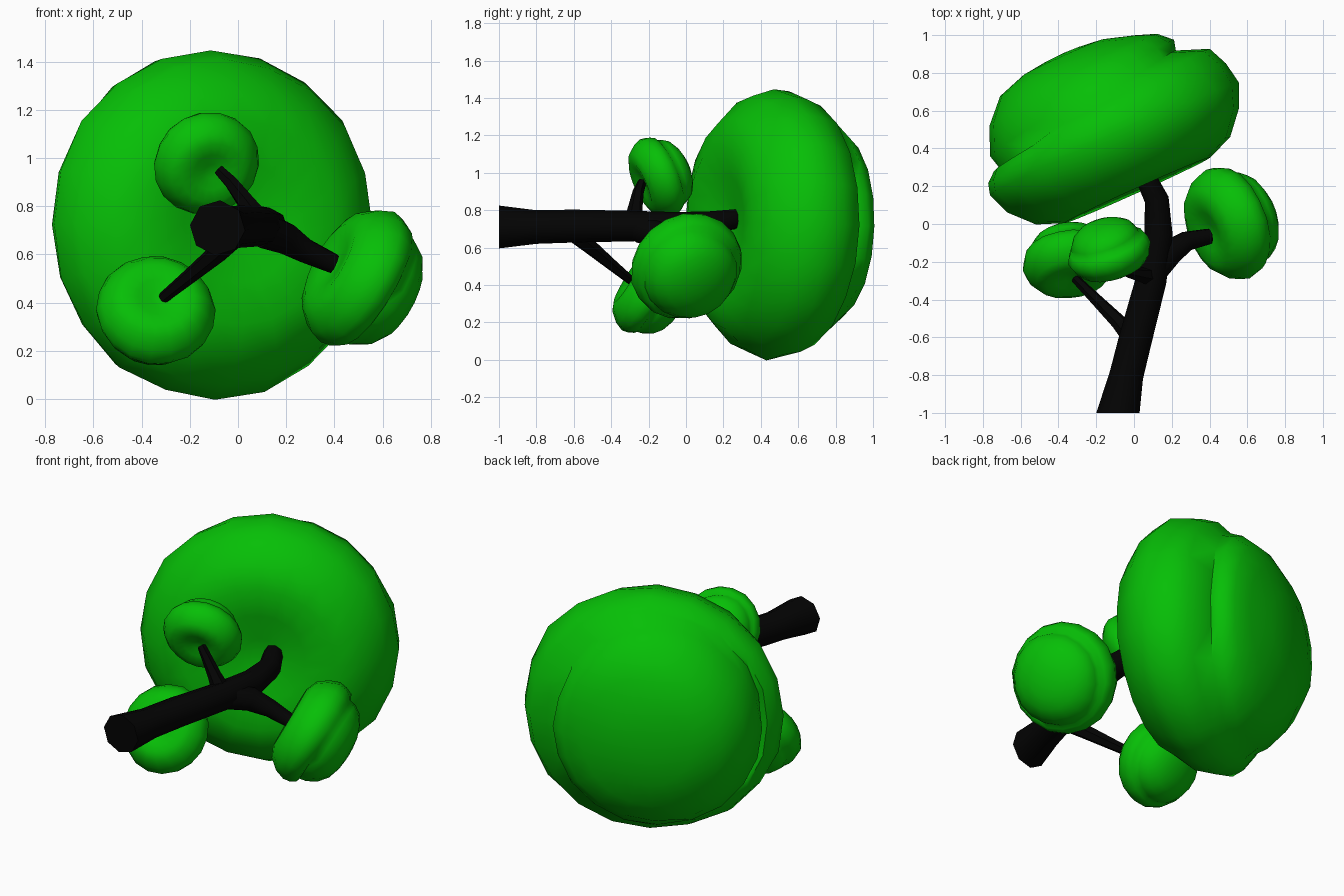
import bpy, bmesh, math, random
from mathutils import Vector

if "Cube" in bpy.data.objects:
    bpy.data.objects.remove(bpy.data.objects["Cube"])

random.seed(4)


def material(name, color):
    m = bpy.data.materials.new(name)
    m.diffuse_color = color
    m.use_nodes = True
    m.node_tree.nodes["Principled BSDF"].inputs["Base Color"].default_value = m.diffuse_color
    return m


LEAF = material("leaf_green", (0.002, 0.52, 0.002, 1))
BARK = material("dark_bark", (0.001, 0.001, 0.001, 1))


def finish(name, bm, mat, angle):
    bmesh.ops.recalc_face_normals(bm, faces=bm.faces)
    mesh = bpy.data.meshes.new(name)
    bm.to_mesh(mesh)
    bm.free()
    mesh.materials.append(mat)
    ob = bpy.data.objects.new(name, mesh)
    bpy.context.collection.objects.link(ob)
    bpy.ops.object.select_all(action='DESELECT')
    ob.select_set(True)
    bpy.context.view_layer.objects.active = ob
    bpy.ops.object.shade_smooth_by_angle(angle=math.radians(angle))
    return ob


def bridge(bm, rings):
    n = len(rings[0])
    for a, b in zip(rings, rings[1:]):
        for i in range(n):
            j = (i + 1) % n
            bm.faces.new((a[i], a[j], b[j], b[i]))


def limb(name, path, sides=8):
    """Tapered tube through (x, y, z, radius) points."""
    bm = bmesh.new()
    pts = [Vector(p[:3]) for p in path]
    rings = []
    for k, p in enumerate(pts):
        t = (pts[min(k + 1, len(pts) - 1)] - pts[max(k - 1, 0)]).normalized()
        if name == "trunk" and k == 0:
            t = Vector((0, 1, 0))
        u = t.cross(Vector((0.1, 0.2, 1))).normalized()
        v = u.cross(t)
        rings.append([bm.verts.new(p + path[k][3] * (
            u * math.cos(2 * math.pi * i / sides) + v * math.sin(2 * math.pi * i / sides)))
            for i in range(sides)])
    bridge(bm, rings)
    bm.faces.new(rings[0])
    bm.faces.new(rings[-1])
    return finish(name, bm, BARK, 50)


# cap profile (radius, height along axis, tilt): dimpled underside, round rim,
# then a crease and an off-centre dome
CAP = [(0.10, -0.235, 0), (0.25, -0.265, 0), (0.42, -0.295, 0), (0.56, -0.24, 0), (0.67, -0.12, 0),
       (0.72, 0.0, 0), (0.70, 0.09, 0.03), (0.645, 0.165, 0.06), (0.545, 0.19, 0.10),
       (0.56, 0.265, 0.08), (0.50, 0.37, 0.04), (0.39, 0.45, 0), (0.23, 0.50, 0), (0.10, 0.515, 0)]
DOME = 8
FILL = {7: 0.02, 8: 0.085, 9: 0.035, 10: 0.02}


def foliage(name, center, axis, radius, sides=18, shift=0.065, turn=0.0, thick=1.0, base_fill=0.0):
    """Lathed leafy cap facing away from its branch."""
    bm = bmesh.new()
    c, s = Vector(center), radius / 0.72
    a = Vector(axis).normalized()
    u = a.cross(Vector((0, 0, 1))).normalized()
    v = u.cross(a)
    side = u * math.cos(turn) + v * math.sin(turn)
    rings = []
    for k, (r, h, tilt) in enumerate(CAP):
        mid = c - side * (shift * s if k >= DOME else 0)
        ring = []
        for i in range(sides):
            t = 2 * math.pi * i / sides
            # the crease is filled in away from the two ends of the tilt line
            q = r + FILL.get(k, 0) * max(base_fill, math.sin(t - turn) ** 2)
            q *= 1 + random.uniform(-0.01, 0.01)
            lift = h * thick + tilt * math.cos(t - turn) * shift / 0.065
            ring.append(bm.verts.new(mid + s * (u * q * math.cos(t) + v * q * math.sin(t) + a * lift)))
        rings.append(ring)
    bridge(bm, rings)
    for ring, h, off in ((rings[0], -0.22, 0), (rings[-1], 0.52, shift)):
        tip = bm.verts.new(c + s * (a * h * thick - side * off))
        for i in range(sides):
            bm.faces.new((ring[i], ring[(i + 1) % sides], tip))
    return finish(name, bm, LEAF, 60)


# trunk and branches
limb("trunk", [(-0.085, -1, 0.71, 0.115), (-0.04, -0.8, 0.71, 0.09), (0.01, -0.6, 0.715, 0.088),
               (0.09, -0.3, 0.715, 0.082), (0.13, -0.05, 0.715, 0.075),
               (0.12, 0.13, 0.73, 0.065), (0.06, 0.25, 0.75, 0.055), (0.0, 0.36, 0.76, 0.04)])
limb("right_branch", [(0.10, -0.25, 0.70, 0.075), (0.19, -0.15, 0.67, 0.07),
                      (0.28, -0.09, 0.615, 0.053), (0.40, -0.065, 0.56, 0.042)])
limb("left_branch", [(0.0, -0.62, 0.69, 0.05), (-0.08, -0.52, 0.61, 0.042),
                     (-0.2, -0.4, 0.51, 0.032), (-0.31, -0.29, 0.42, 0.024)], 6)
limb("upper_branch", [(0.09, -0.28, 0.73, 0.055), (0.03, -0.27, 0.82, 0.038),
                      (-0.03, -0.255, 0.90, 0.03), (-0.08, -0.235, 0.95, 0.024)], 6)

# foliage caps
foliage("main_crown", (-0.105, 0.45, 0.725), (-0.41, 0.91, -0.03), 0.728, 20)
foliage("right_foliage", (0.495, 0.0, 0.505), (0.82, 0.33, -0.47), 0.31, 18, 0.02, 2.5, 1.1, 0.6)
foliage("left_foliage", (-0.34, -0.21, 0.37), (-0.12, 0.82, -0.5), 0.25, 18, 0.02, 2.5, 1.15, 0.6)
foliage("upper_foliage", (-0.13, -0.155, 0.975), (-0.25, 0.88, 0.38), 0.225, 18, 0.02, 0.6, 1.1, 0.6)
